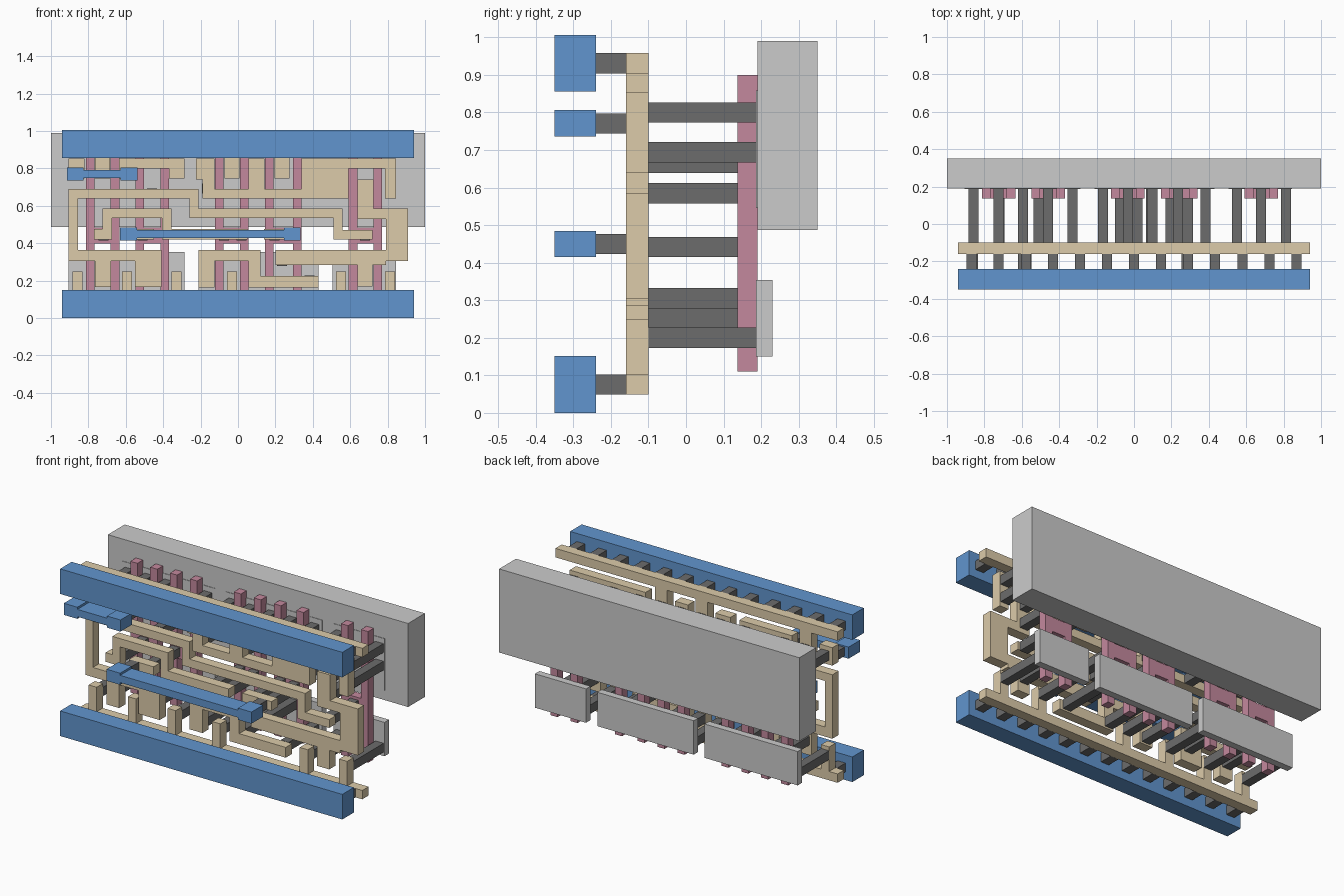
import bpy, bmesh
from mathutils import Matrix


def material(name, rgb):
    m = bpy.data.materials.new(name)
    m.diffuse_color = (*rgb, 1)
    return m


BLUE = material("metal_blue", (0.12, 0.30, 0.62))
BEIGE = material("wire_beige", (0.72, 0.60, 0.40))
PINK = material("gate_pink", (0.55, 0.25, 0.34))
DARK = material("plug_dark", (0.15, 0.15, 0.15))

# depth range (front, back) of every layer
METAL, VIA, WIRE = (-0.35, -0.24), (-0.24, -0.16), (-0.16, -0.10)
TO_GATE, TO_DIFF = (-0.10, 0.137), (-0.10, 0.187)
GATE, DIFF, WELL = (0.137, 0.19), (0.187, 0.23), (0.19, 0.35)


def layer(name, rects, depth, mat=None):
    """One object made of boxes; each rect is (x0, x1, z0, z1)."""
    bm = bmesh.new()
    y0, y1 = depth
    for x0, x1, z0, z1 in rects:
        m = Matrix.Translation(((x0 + x1) / 2, (y0 + y1) / 2, (z0 + z1) / 2))
        m = m @ Matrix.Diagonal((x1 - x0, y1 - y0, z1 - z0, 1))
        bmesh.ops.create_cube(bm, size=1, matrix=m)
    me = bpy.data.meshes.new(name)
    bm.to_mesh(me)
    bm.free()
    if mat:
        me.materials.append(mat)
    ob = bpy.data.objects.new(name, me)
    bpy.context.collection.objects.link(ob)


def squares(points, s=0.0535):
    return [(x - s / 2, x + s / 2, z - s / 2, z + s / 2) for x, z in points]


def post(x, z0, z1, w=0.0535):
    return (x - w / 2, x + w / 2, z0, z1)


# substrate well and the diffusion islands
layer("well", [(-1, 1, 0.487, 0.99)], WELL)
spans = [(-0.905, -0.285), (-0.212, 0.43), (0.505, 0.845)]
layer("lower_diffusion", [(a, b, 0.15, 0.354) for a, b in spans], DIFF)
layer("upper_diffusion", [(a, b, 0.545, 0.858) for a, b in spans], DIFF)

# paired gate strips joined by a landing pad
for i, (a, b) in enumerate([(-0.79, -0.657), (-0.525, -0.392), (-0.10, 0.033),
                            (0.167, 0.317), (0.614, 0.747)]):
    h = 0.0236
    layer(f"gate_pair_{i + 1}", [(a - h, a + h, 0.11, 0.90), (b - h, b + h, 0.11, 0.90),
                                 (a + h, b - h, 0.40, 0.485)], GATE, PINK)

# power rails: metal bar, wire bar and the row of vias between
VIA_X = [-0.868 + 0.1447 * i for i in range(13)]
for name, zc in (("bottom", 0.0755), ("top", 0.931)):
    layer(f"{name}_metal_rail", [(-0.94, 0.94, zc - 0.0755, zc + 0.0755)], METAL, BLUE)
    layer(f"{name}_rail_vias", squares([(x, zc) for x in VIA_X]), VIA, DARK)
LOW_TABS = [-0.857, -0.594, -0.33, -0.033, 0.55, 0.812]
TOP_TABS = [-0.725, -0.033, 0.235]
layer("bottom_wire_rail", [(-0.94, 0.94, 0.049, 0.102)]
      + [post(x, 0.102, 0.25) for x in LOW_TABS], WIRE, BEIGE)
layer("top_wire_rail", [(-0.94, 0.94, 0.904, 0.958)]
      + [post(x, 0.745, 0.904, 0.08) for x in TOP_TABS], WIRE, BEIGE)

# long snaking wire from the left legs to the right gate pair
layer("snake_wire", [
    (-0.905, -0.41, 0.305, 0.363), (-0.765, -0.68, 0.165, 0.305), (-0.55, -0.41, 0.165, 0.305),
    (-0.905, -0.855, 0.363, 0.69), (-0.855, -0.21, 0.64, 0.69), (-0.26, -0.21, 0.535, 0.64),
    (-0.21, 0.56, 0.535, 0.585), (0.51, 0.56, 0.42, 0.535), (0.56, 0.72, 0.42, 0.47)],
    WIRE, BEIGE)
# input wires
layer("first_input_wire", [
    (-0.77, -0.675, 0.42, 0.475), (-0.725, -0.675, 0.475, 0.585), (-0.675, -0.355, 0.535, 0.585),
    (-0.405, -0.355, 0.42, 0.535), (-0.355, 0.05, 0.42, 0.475)], WIRE, BEIGE)
layer("second_input_wire_left", [(-0.615, -0.45, 0.42, 0.475)], WIRE, BEIGE)
layer("second_input_wire_right", [(0.14, 0.335, 0.42, 0.475)], WIRE, BEIGE)
# upper left series wires
layer("upper_left_stub", [(-0.905, -0.82, 0.745, 0.853)], WIRE, BEIGE)
layer("upper_left_bridge", [(-0.635, -0.285, 0.80, 0.853), (-0.635, -0.555, 0.745, 0.80),
                            (-0.37, -0.285, 0.745, 0.80)], WIRE, BEIGE)
# upper comb
layer("upper_comb_wire", [
    (-0.19, 0.34, 0.64, 0.69), (-0.225, -0.125, 0.74, 0.853), (-0.19, -0.125, 0.69, 0.74),
    (0.057, 0.143, 0.69, 0.853), (0.34, 0.59, 0.64, 0.853), (0.59, 0.845, 0.80, 0.853),
    (0.785, 0.845, 0.64, 0.80)], WIRE, BEIGE)
# output wire
layer("output_wire", [
    (0.64, 0.725, 0.53, 0.74), (0.725, 0.91, 0.53, 0.585), (0.79, 0.91, 0.305, 0.53),
    (0.20, 0.79, 0.285, 0.363), (0.64, 0.72, 0.17, 0.285)], WIRE, BEIGE)
# lower middle series wire
layer("lower_middle_wire", [
    (-0.212, 0.12, 0.305, 0.363), (-0.212, -0.125, 0.163, 0.305), (0.057, 0.12, 0.163, 0.305),
    (0.12, 0.43, 0.163, 0.225)], WIRE, BEIGE)

# metal jumpers with wider ends and their vias
for name, a, b, zc in (("upper_jumper", -0.915, -0.538, 0.771), ("middle_jumper", -0.63, 0.335, 0.45)):
    layer(name, [(a, a + 0.09, zc - 0.035, zc + 0.035), (b - 0.09, b, zc - 0.035, zc + 0.035),
                 (a + 0.09, b - 0.09, zc - 0.022, zc + 0.022)], METAL, BLUE)
    layer(f"{name}_vias", squares([(a + 0.055, zc), (b - 0.055, zc)]), VIA, DARK)

# contact plugs
layer("gate_plugs", squares([(x, 0.442) for x in (
    -0.72, -0.51, -0.075, 0.018, 0.195, 0.288, 0.68)]), TO_GATE, DARK)
layer("lower_plugs", squares(
    [(x, 0.2) for x in LOW_TABS + [-0.165, 0.09, 0.382]]
    + [(-0.725, 0.252), (-0.46, 0.252), (0.235, 0.306), (0.68, 0.252)]), TO_DIFF, DARK)
layer("upper_plugs", squares(
    [(x, 0.80) for x in TOP_TABS + [-0.857, -0.594, -0.33]]
    + [(x, z) for x in (-0.165, 0.10, 0.382, 0.55, 0.812) for z in (0.694, 0.80)]
    + [(-0.46, 0.665), (0.68, 0.585), (0.68, 0.694)]), TO_DIFF, DARK)

# settle the whole model at the centre
for ob in bpy.context.collection.objects:
    ob.location = (0, 0, 0)
